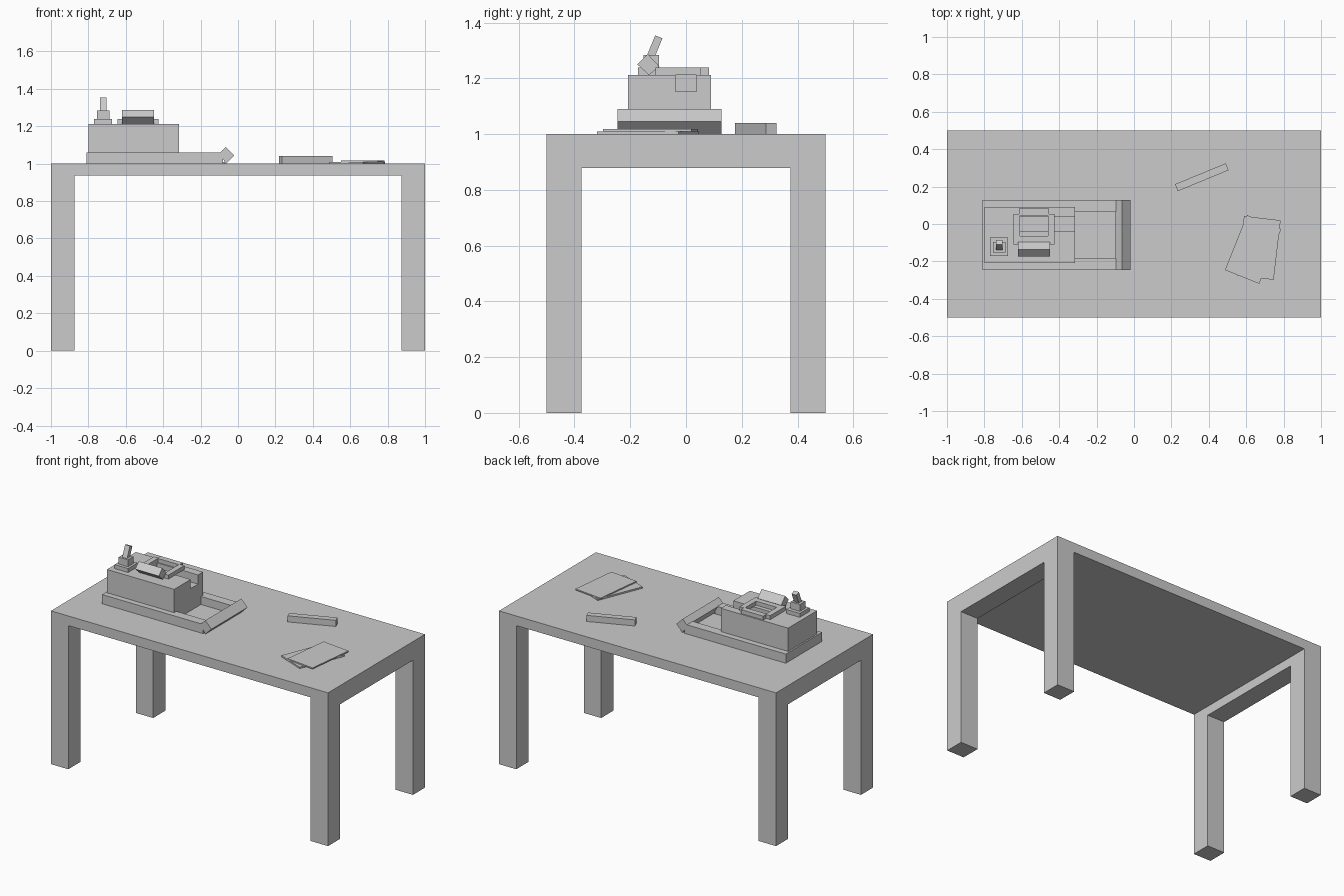
import bpy, bmesh, math
from mathutils import Vector

if "Cube" in bpy.data.objects:
    bpy.data.objects.remove(bpy.data.objects["Cube"])

grey = bpy.data.materials.new("plain_grey")
grey.diffuse_color = (0.6, 0.6, 0.6, 1)
grey.use_nodes = True
grey.node_tree.nodes["Principled BSDF"].inputs["Base Color"].default_value = grey.diffuse_color


def add_object(name, bm):
    bmesh.ops.recalc_face_normals(bm, faces=bm.faces)
    me = bpy.data.meshes.new(name)
    bm.to_mesh(me)
    bm.free()
    me.materials.append(grey)
    ob = bpy.data.objects.new(name, me)
    bpy.context.collection.objects.link(ob)
    return ob


def box(name, x, y, z, rot=(0, 0, 0)):
    """Box from (min, max) ranges, turned about its own centre."""
    bm = bmesh.new()
    bmesh.ops.create_cube(bm, size=1)
    bmesh.ops.scale(bm, verts=bm.verts, vec=(x[1] - x[0], y[1] - y[0], z[1] - z[0]))
    ob = add_object(name, bm)
    ob.location = [(r[0] + r[1]) / 2 for r in (x, y, z)]
    ob.rotation_euler = [math.radians(a) for a in rot]
    return ob


def prism(name, profile, axis, lo, hi):
    """Extrude a 2D profile along x (profile in y,z) or y (profile in x,z)."""
    place = (lambda a, b, t: (t, a, b)) if axis == 'X' else (lambda a, b, t: (a, t, b))
    bm = bmesh.new()
    face = bm.faces.new([bm.verts.new(place(a, b, lo)) for a, b in profile])
    new = bmesh.ops.extrude_face_region(bm, geom=[face])['geom']
    shift = Vector(place(0, 0, hi - lo))
    bmesh.ops.translate(bm, vec=shift, verts=[v for v in new if isinstance(v, bmesh.types.BMVert)])
    return add_object(name, bm)


# Table: slab between two arched end frames
box("table_top", (-0.875, 0.875), (-0.5, 0.5), (0.937, 1.0))
arch = [(-0.5, 0), (-0.375, 0), (-0.375, 0.878), (0.375, 0.878),
        (0.375, 0), (0.5, 0), (0.5, 1.0), (-0.5, 1.0)]
prism("left_leg_frame", arch, 'X', -1.0, -0.875)
prism("right_leg_frame", arch, 'X', 0.875, 1.0)

# Register base and open drawer
box("register_base", (-0.81, -0.315), (-0.245, 0.128), (1.0, 1.06))
for side, y in (("front", (-0.245, -0.185)), ("back", (0.068, 0.128))):
    box("drawer_%s_wall" % side, (-0.315, -0.08), y, (1.0, 1.06))
box("drawer_floor", (-0.315, -0.07), (-0.185, 0.068), (1.0, 1.008))
prism("drawer_front", [(-0.065, 1.0), (-0.02, 1.045), (-0.065, 1.09), (-0.098, 1.058)],
      'Y', -0.245, 0.128)

# Register body with a slot cut in its top right end
body = box("register_body", (-0.80, -0.315), (-0.208, 0.09), (1.06, 1.212))
cutter = box("slot_cutter", (-0.61, -0.25), (-0.038, 0.038), (1.152, 1.3))
cutter.hide_render = True
cutter.hide_set(True)
mod = body.modifiers.new("slot", 'BOOLEAN')
mod.operation = 'DIFFERENCE'
mod.solver = 'EXACT'
mod.object = cutter
bpy.context.view_layer.update()
bpy.context.view_layer.objects.active = body
bpy.ops.object.modifier_apply(modifier=mod.name)
bpy.data.objects.remove(cutter)

# Frame on the body with a tilted panel
for side, x in (("left", (-0.645, -0.61)), ("right", (-0.46, -0.425))):
    box("frame_%s_bar" % side, x, (-0.11, 0.053), (1.212, 1.238))
box("frame_back_bar", (-0.615, -0.455), (0.045, 0.082), (1.212, 1.238))
box("frame_front_bar", (-0.61, -0.46), (-0.10, -0.065), (1.212, 1.238))
prism("tilted_panel", [(-0.133, 1.212), (-0.095, 1.242), (-0.137, 1.287), (-0.175, 1.25)],
      'X', -0.62, -0.45)

# Small stand with a leaning stick
box("stand_plate", (-0.77, -0.673), (-0.172, -0.073), (1.212, 1.238))
box("stand_block", (-0.755, -0.688), (-0.152, -0.096), (1.238, 1.283))
box("stand_stick", (-0.738, -0.703), (-0.128, -0.100), (1.265, 1.352), (-22, 0, 0))

# Loose items on the table
box("bar", (0.216, 0.509), (0.23, 0.27), (1.0, 1.04), (0, 0, 22.4))
box("lower_sheet", (0.538, 0.735), (-0.294, 0.022), (1.0, 1.01), (0, 0, -22))
box("upper_sheet", (0.569, 0.766), (-0.288, 0.032), (1.01, 1.018), (0, 0, -6.7))
